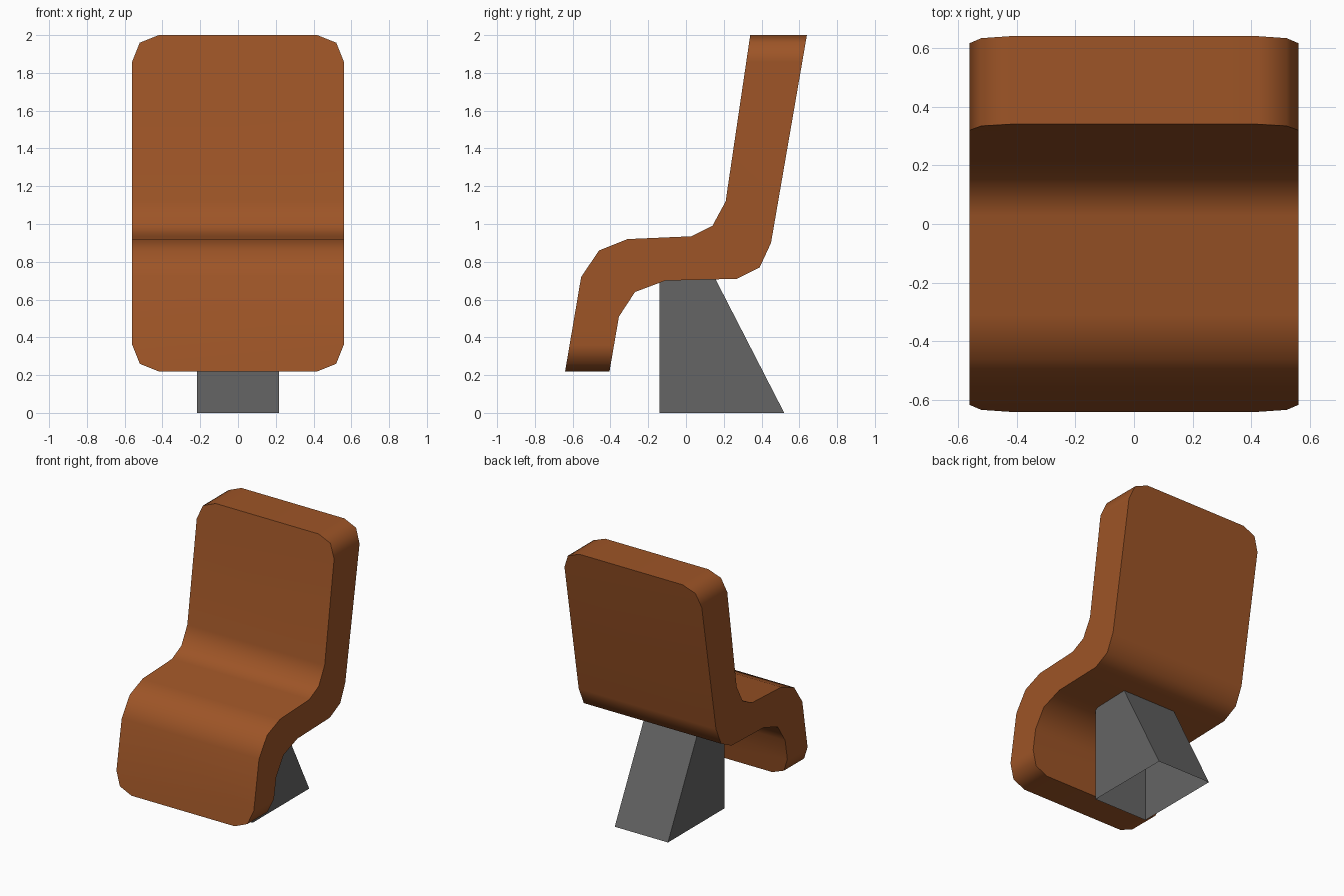
import bpy
import bmesh
import math
from mathutils import Vector

cube = bpy.data.objects.get("Cube")
if cube:
    bpy.data.objects.remove(cube, do_unlink=True)


def make_material(name, color):
    mat = bpy.data.materials.new(name)
    mat.use_nodes = True
    mat.diffuse_color = color
    mat.node_tree.nodes["Principled BSDF"].inputs["Base Color"].default_value = color
    return mat


def extrude_profile(profile, half_width):
    """Sweep a side profile of (y, z) points across the width."""
    bm = bmesh.new()
    face = bm.faces.new([bm.verts.new((-half_width, y, z)) for y, z in profile])
    swept = bmesh.ops.extrude_face_region(bm, geom=[face], use_keep_orig=True)
    verts = [g for g in swept["geom"] if isinstance(g, bmesh.types.BMVert)]
    bmesh.ops.translate(bm, verts=verts, vec=(2 * half_width, 0, 0))
    bmesh.ops.recalc_face_normals(bm, faces=bm.faces)
    return bm


def make_object(name, bm, mat):
    mesh = bpy.data.meshes.new(name)
    bm.to_mesh(mesh)
    bm.free()
    mesh.materials.append(mat)
    obj = bpy.data.objects.new(name, mesh)
    bpy.context.collection.objects.link(obj)
    return obj


brown = make_material("brown leather", (0.34, 0.09, 0.02, 1))
grey = make_material("dark grey metal", (0.13, 0.13, 0.13, 1))

# Seat shell: one bent slab running from leg rest to backrest
HALF_WIDTH, BOTTOM, TOP = 0.56, 0.22, 2.0
front_side = [(-.64, BOTTOM), (-.555, .72), (-.46, .86), (-.31, .92),
              (.03, .935), (.14, .99), (.21, 1.12), (.34, TOP)]
back_side = [(.64, TOP), (.45, .90), (.39, .77), (.27, .71),
             (-.11, .70), (-.27, .64), (-.355, .51), (-.405, BOTTOM)]
bm = extrude_profile(front_side + back_side, HALF_WIDTH)

# Rounded corners: two slanted cuts at each end of the slab
for sx in (-1, 1):
    for sz, end in ((-1, BOTTOM), (1, TOP)):
        point = Vector((sx * (HALF_WIDTH - .04), 0, end - sz * .04))
        for nx, nz in ((.04, .1), (.1, .04)):
            cut = bmesh.ops.bisect_plane(
                bm, geom=bm.verts[:] + bm.edges[:] + bm.faces[:], dist=1e-5,
                plane_co=point, plane_no=Vector((sx * nx, 0, sz * nz)).normalized(),
                clear_outer=True)
            rim = [e for e in bm.edges if e.is_boundary]
            bmesh.ops.edgeloop_fill(bm, edges=rim)
bmesh.ops.recalc_face_normals(bm, faces=bm.faces)
seat = make_object("seat_shell", bm, brown)

bpy.ops.object.select_all(action='DESELECT')
seat.select_set(True)
bpy.context.view_layer.objects.active = seat
bpy.ops.object.shade_smooth_by_angle(angle=math.radians(60))
weighted = seat.modifiers.new("weighted_normals", 'WEIGHTED_NORMAL')
weighted.keep_sharp = True

# Pedestal: a hollow wedge, open underneath
bm = extrude_profile([(-.14, 0), (.52, 0), (.15, .72), (-.14, .72)], 0.217)
floor = [f for f in bm.faces if all(v.co.z < .01 for v in f.verts)]
bmesh.ops.delete(bm, geom=floor, context='FACES_ONLY')
make_object("pedestal", bm, grey)
